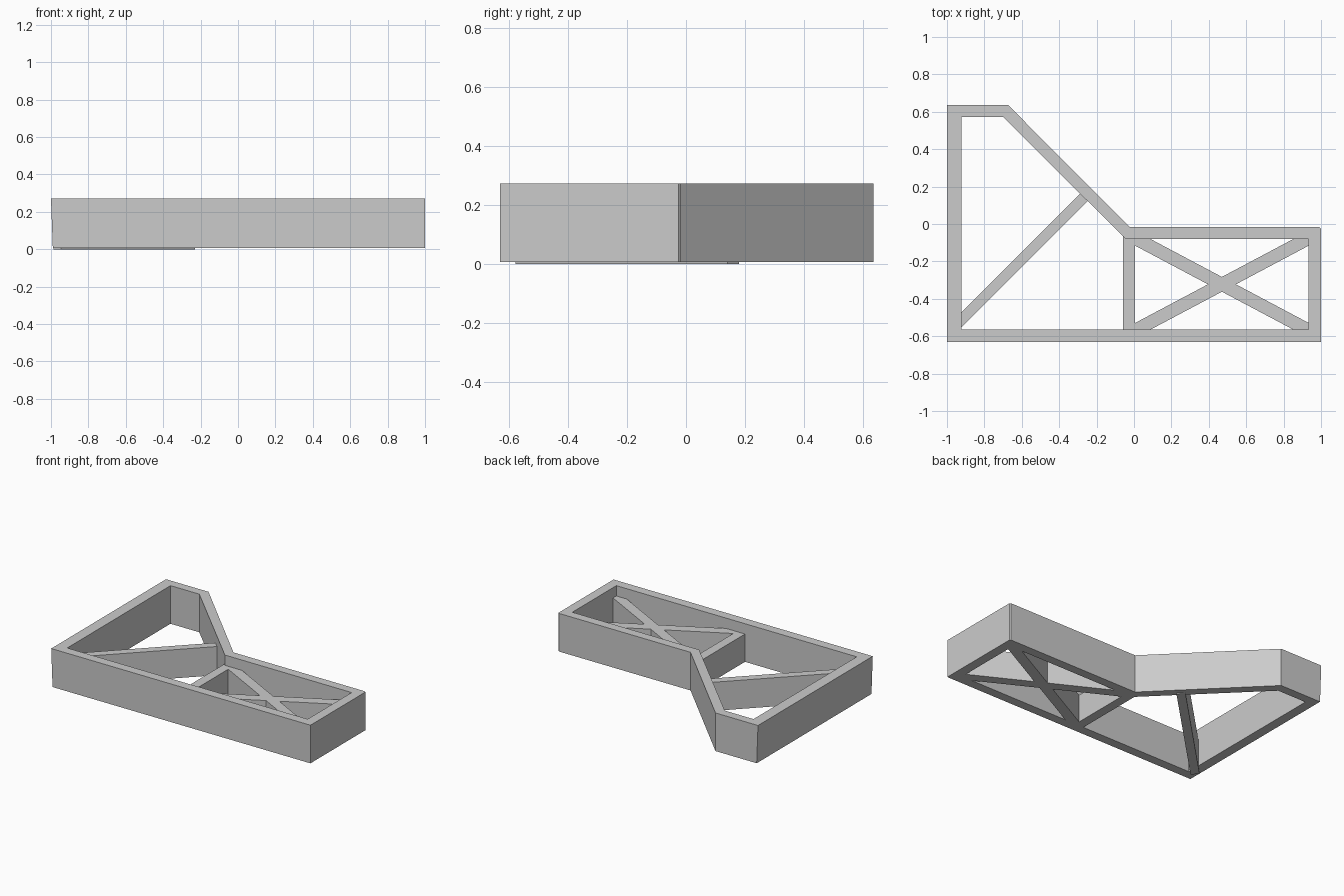
import bpy, bmesh
from mathutils import Vector

cube = bpy.data.objects.get("Cube")
if cube:
    bpy.data.objects.remove(cube, do_unlink=True)

BASE, TOP, BRACE_TOP = 0.006, 0.272, 0.2

grey = bpy.data.materials.new("plain grey")
grey.use_nodes = True
grey.diffuse_color = (0.6, 0.6, 0.6, 1)
grey.node_tree.nodes["Principled BSDF"].inputs["Base Color"].default_value = grey.diffuse_color


def prism(name, loops, z0, z1):
    """Extrude an outline, with optional holes, from z0 up to z1."""
    bm = bmesh.new()
    for loop in loops:
        verts = [bm.verts.new((x, y, z0)) for x, y in loop]
        for a, b in zip(verts, verts[1:] + verts[:1]):
            bm.edges.new((a, b))
    bmesh.ops.triangle_fill(bm, edges=bm.edges[:], use_beauty=True)
    result = bmesh.ops.extrude_face_region(bm, geom=bm.faces[:])
    raised = [v for v in result["geom"] if isinstance(v, bmesh.types.BMVert)]
    bmesh.ops.translate(bm, verts=raised, vec=(0, 0, z1 - z0))
    bmesh.ops.dissolve_limit(bm, angle_limit=0.01, verts=bm.verts[:], edges=bm.edges[:])
    bmesh.ops.recalc_face_normals(bm, faces=bm.faces[:])
    mesh = bpy.data.meshes.new(name)
    bm.to_mesh(mesh)
    bm.free()
    mesh.materials.append(grey)
    obj = bpy.data.objects.new(name, mesh)
    bpy.context.collection.objects.link(obj)
    return obj


def bar(name, start, end, width, z0, z1):
    """Straight bar of constant width between two points."""
    a, b = Vector(start), Vector(end)
    d = (b - a).normalized() * width / 2
    side = Vector((-d.y, d.x))
    return prism(name, [[a - side, b - side, b + side, a + side]], z0, z1)


# Perimeter wall
outer = [(-1, -0.63), (1, -0.63), (1, -0.025), (0.992, -0.017),
         (-0.023, -0.017), (-0.672, 0.635), (-1, 0.635)]
inner = [(-0.922, -0.565), (0.933, -0.565), (0.933, -0.08),
         (-0.045, -0.08), (-0.7, 0.573), (-0.922, 0.573)]
frame = prism("outer_frame", [outer, inner], BASE, TOP)
for v in frame.data.vertices:  # slight lean of the outer face on the right end
    if v.co.x < -0.99 and v.co.z < TOP / 2:
        v.co.x = -0.99

# Partition between the two bays
bar("partition", (-0.027, -0.6), (-0.027, -0.05), 0.065, BASE, BRACE_TOP)

# Crossed braces in the small bay, mirrored about its middle
mid = -0.3225
for name, s in (("rising_brace", 1), ("falling_brace", -1)):
    bar(name, (-0.02, mid - s * 0.26), (0.96, mid + s * 0.26), 0.07, BASE, BRACE_TOP)

# Long diagonal brace in the large bay
bar("long_brace", (-0.967, -0.557), (-0.25, 0.16), 0.057, 0, BRACE_TOP)
